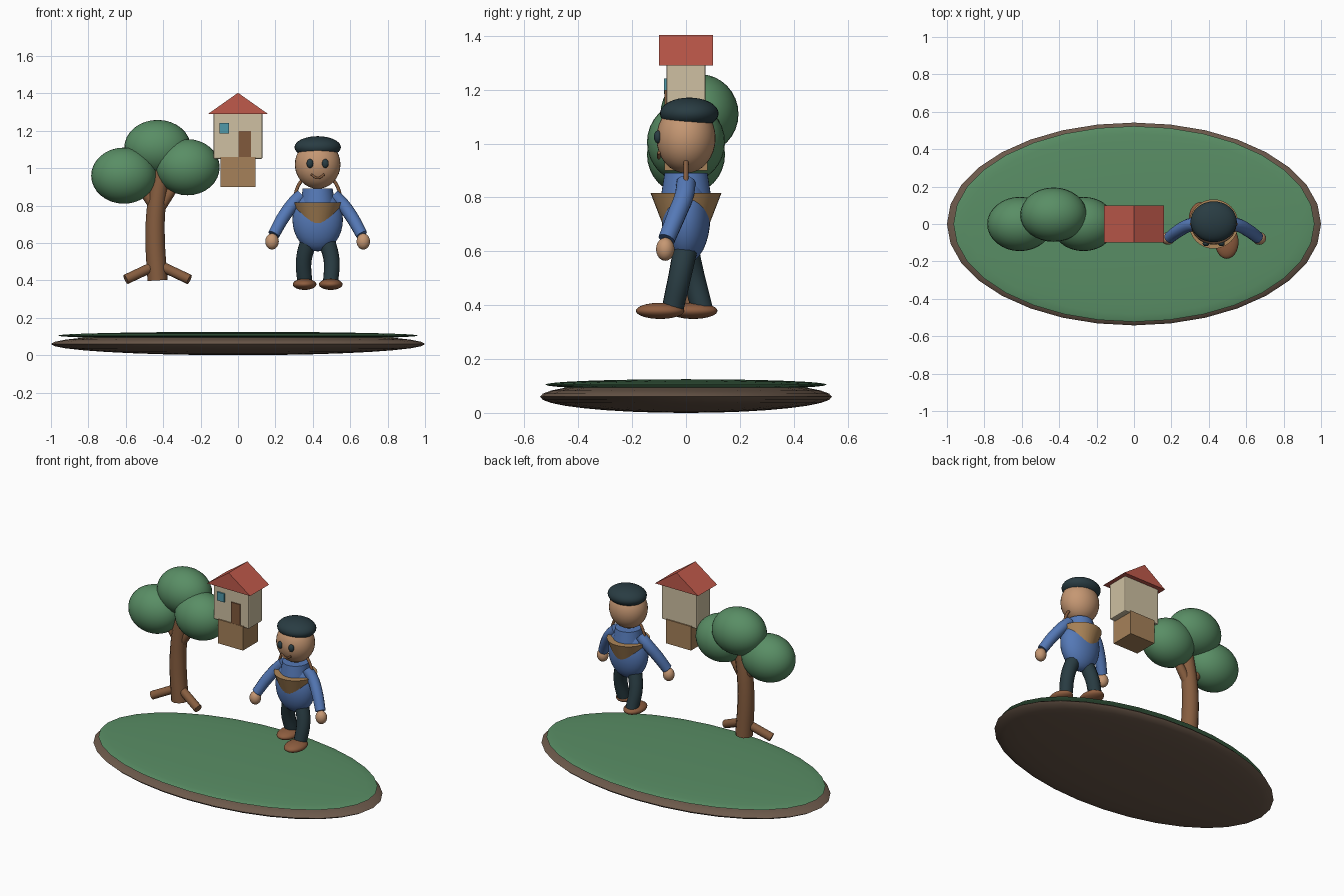
import bpy, bmesh, math

if "Cube" in bpy.data.objects:
    bpy.data.objects.remove(bpy.data.objects["Cube"])

COLORS = {"green": (.10, .27, .13), "soil": (.15, .10, .07), "bark": (.24, .11, .05),
          "wall": (.62, .53, .36), "roof": (.52, .10, .07), "wood": (.38, .22, .10),
          "door": (.22, .10, .045), "glass": (.08, .32, .40), "skin": (.56, .31, .17),
          "dark": (.022, .045, .055), "blue": (.09, .19, .47), "shoe": (.27, .11, .05),
          "basket": (.42, .24, .10)}
MATS = {}
for key, c in COLORS.items():
    MATS[key] = bpy.data.materials.new(key)
    MATS[key].diffuse_color = (*c, 1)


def finish(name, mat, smooth=True):
    ob = bpy.context.object
    ob.name = name
    ob.data.materials.clear()
    ob.data.materials.append(MATS[mat])
    if smooth:
        bpy.ops.object.shade_smooth_by_angle(angle=math.radians(40))
    return ob


def ball(name, mat, loc, radii):
    bpy.ops.mesh.primitive_uv_sphere_add(segments=32, ring_count=16, radius=1, location=loc)
    bpy.context.object.scale = radii
    bpy.ops.object.transform_apply(location=False, rotation=False)
    return finish(name, mat)


def box(name, mat, lo, hi, bevel=0):
    bpy.ops.mesh.primitive_cube_add(size=1, location=[(a + b) / 2 for a, b in zip(lo, hi)])
    ob = bpy.context.object
    ob.scale = [b - a for a, b in zip(lo, hi)]
    bpy.ops.object.transform_apply(location=False, rotation=False)
    finish(name, mat, False)
    if bevel:
        m = ob.modifiers.new("bevel", 'BEVEL')
        m.width, m.segments = bevel, 2
    return ob


def cone(name, mat, x, z0, z1, r0, r1):
    bpy.ops.mesh.primitive_cone_add(vertices=32, radius1=r0, radius2=r1, depth=z1 - z0,
                                    location=(x, 0, (z0 + z1) / 2))
    return finish(name, mat)


def tube(name, mat, pts, radii):
    cu = bpy.data.curves.new(name, 'CURVE')
    cu.dimensions, cu.bevel_depth, cu.bevel_resolution = '3D', 1, 4
    cu.use_fill_caps, cu.resolution_u = True, 8
    sp = cu.splines.new('BEZIER')
    sp.bezier_points.add(len(pts) - 1)
    for i, (bp, p) in enumerate(zip(sp.bezier_points, pts)):
        bp.co = p
        bp.handle_left_type = bp.handle_right_type = 'AUTO'
        bp.radius = radii[i] if isinstance(radii, (list, tuple)) else radii
    ob = bpy.data.objects.new(name, cu)
    bpy.context.collection.objects.link(ob)
    bpy.ops.object.select_all(action='DESELECT')
    ob.select_set(True)
    bpy.context.view_layer.objects.active = ob
    bpy.ops.object.convert(target='MESH')
    return finish(name, mat)


# Ground
ball("soil", "soil", (0, 0, .06), (1, .542, .06))
ball("grass", "green", (0, 0, .105), (.965, .523, .02))

# Tree
T = -.43
tube("trunk", "bark", [(T, 0, .40), (T - .013, 0, .62), (T - .008, 0, .78), (T + .025, 0, 1.0)],
     [.054, .052, .05, .045])
for side, label in ((-1, "left"), (1, "right")):
    tube(label + "_root", "bark", [(T, 0, .485), (T + side * .17, -.05, .405)], .027)
    tube(label + "_branch", "bark", [(T, 0, .77), (T + side * .06, 0, .86),
                                     (T + side * .13, 0, .97)], [.03, .028, .022])
ball("left_foliage", "green", (-.61, 0, .96), (.175, .145, .15))
ball("top_foliage", "green", (-.43, .05, 1.11), (.178, .145, .148))
ball("right_foliage", "green", (-.27, 0, 1.005), (.172, .145, .15))

# House
box("house_base", "wood", (-.093, -.08, .90), (.093, .08, 1.06))
box("house_wall", "wall", (-.13, -.072, 1.05), (.13, .072, 1.295), .006)
box("house_door", "door", (.003, -.079, 1.055), (.07, -.06, 1.2))
box("house_window", "glass", (-.1, -.081, 1.185), (-.047, -.06, 1.242))
bm = bmesh.new()
f = bm.faces.new([bm.verts.new(p) for p in ((-.16, -.1, 1.29), (.16, -.1, 1.29), (0, -.1, 1.403))])
ext = bmesh.ops.extrude_face_region(bm, geom=[f], use_keep_orig=True)
bmesh.ops.translate(bm, vec=(0, .2, 0),
                    verts=[v for v in ext["geom"] if isinstance(v, bmesh.types.BMVert)])
bmesh.ops.recalc_face_normals(bm, faces=bm.faces)
me = bpy.data.meshes.new("house_roof")
bm.to_mesh(me)
bm.free()
roof = bpy.data.objects.new("house_roof", me)
bpy.context.collection.objects.link(roof)
me.materials.append(MATS["roof"])

# Figure: torso, basket and head
P = .426
ball("torso", "blue", (P, 0, .725), (.135, .09, .17))
cone("collar", "blue", P, .76, .89, .1, .08)
cone("basket", "basket", P, .67, .817, .075, .132)
tube("basket_handle", "bark", [(P + .125 * math.cos(a), 0, .81 + .17 * math.sin(a))
                               for a in (math.pi * i / 8 for i in range(9))], .009)
ball("head", "skin", (P, 0, 1.02), (.122, .11, .13))
ball("hair", "dark", (P, .012, 1.112), (.124, .109, .059))
tube("mouth", "bark", [(P - .036, -.101, .967), (P, -.101, .947), (P + .036, -.101, .967)], .006)

# Figure: eyes, arms and striding legs
for s, label, stride in ((-1, "left", .06), (1, "right", -.05)):
    ball(label + "_eye", "dark", (P + s * .041, -.104, 1.025), (.018, .015, .024))
    tube(label + "_arm", "blue", [(P + s * .085, 0, .855), (P + s * .13, -.006, .81),
                                  (P + s * .185, -.035, .735), (P + s * .235, -.072, .645)],
         [.036, .036, .035, .032])
    ball(label + "_hand", "skin", (P + s * .244, -.077, .608), (.036, .034, .043))
    tube(label + "_leg", "dark", [(P + s * .045, 0, .62), (P + s * .074, stride * .45, .51),
                                  (P + s * .069, stride, .385)], [.046, .043, .041])
    ball(label + "_shoe", "shoe", (P + s * .07, .027 if s < 0 else -.096, .379), (.063, .09, .03))

for m in bpy.data.materials:
    if m.users and not m.is_grease_pencil:
        m.use_nodes = True
        m.node_tree.nodes["Principled BSDF"].inputs["Base Color"].default_value = m.diffuse_color
